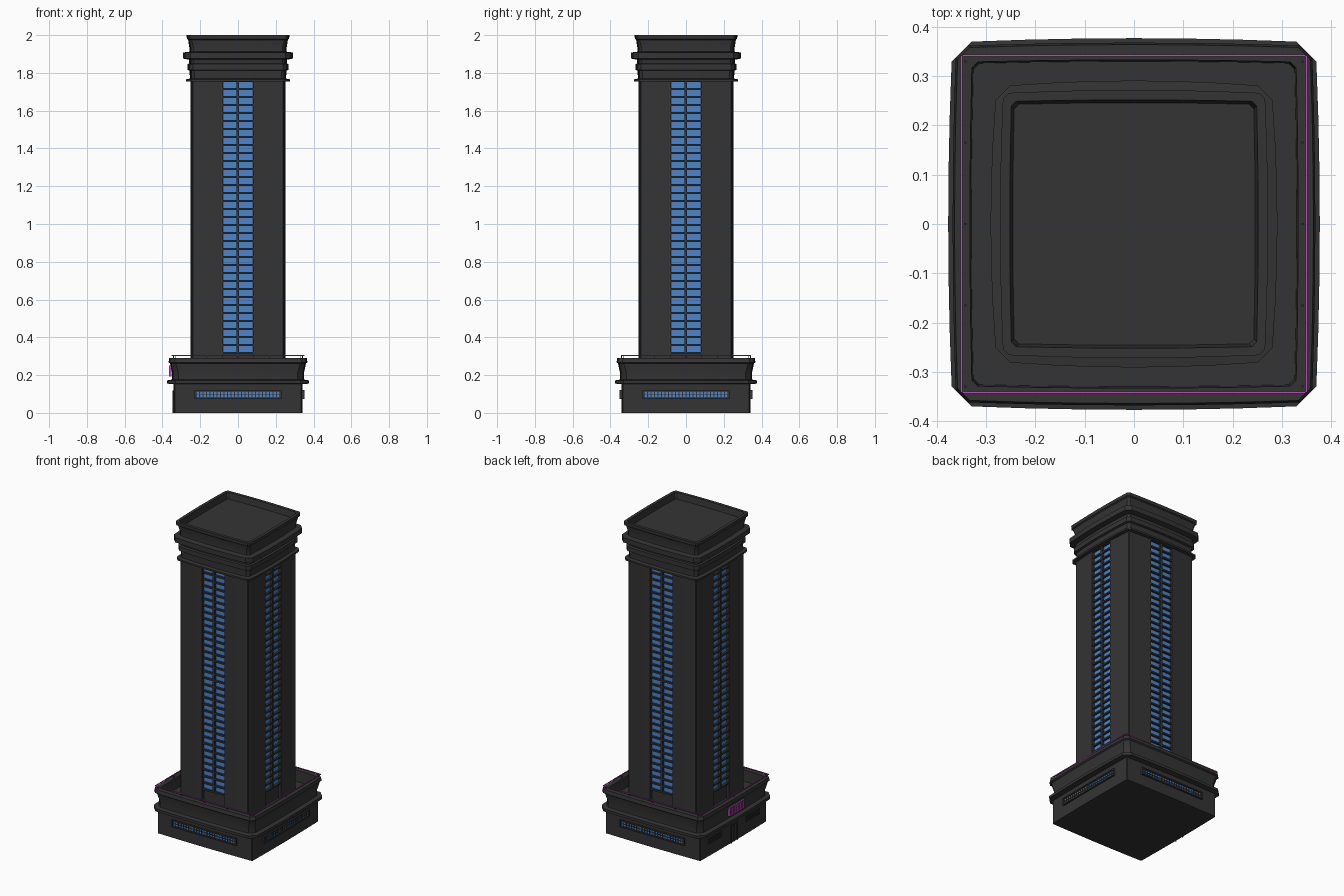
import bpy, bmesh, math
from mathutils import Matrix, Vector


def material(name, rgb):
    m = bpy.data.materials.new(name)
    m.diffuse_color = (*rgb, 1)
    return m


CHARCOAL = material("charcoal", (0.034, 0.034, 0.034))
BLUE = material("window blue", (0.07, 0.24, 0.61))
PINK = material("neon pink", (0.50, 0.07, 0.50))


def finish(name, bm, mat, smooth=False):
    bmesh.ops.recalc_face_normals(bm, faces=bm.faces)
    me = bpy.data.meshes.new(name)
    bm.to_mesh(me)
    bm.free()
    me.materials.append(mat)
    ob = bpy.data.objects.new(name, me)
    bpy.context.collection.objects.link(ob)
    if smooth:
        bpy.ops.object.select_all(action='DESELECT')
        ob.select_set(True)
        bpy.context.view_layer.objects.active = ob
        bpy.ops.object.shade_smooth_by_angle(angle=math.radians(25))
    return ob


def section(half, bulge, chamfer, groove=None):
    """Bulged square outline with cut corners and an optional slot per side."""
    w = half - bulge - chamfer
    pts = []
    for k in range(4):
        side = []
        for i in range(-3, 4):
            t = i / 3
            side.append((w * t, -(half - bulge * t * t)))
        if groove:
            gw, gd = groove
            left = [p for p in side if p[0] < -gw]
            right = [p for p in side if p[0] > gw]
            side = left + [(-gw, -half), (-gw, gd - half),
                           (gw, gd - half), (gw, -half)] + right
        r = Matrix.Rotation(k * math.pi / 2, 2)
        pts += [r @ Vector(p) for p in side]
    return pts


def loft(name, rings, groove=None):
    """Stack outlines (z, half width, bulge, corner cut) and cap both ends."""
    bm = bmesh.new()
    loops = [[bm.verts.new((p.x, p.y, z)) for p in section(h, b, c, groove)]
             for z, h, b, c in rings]
    for a, b in zip(loops, loops[1:]):
        n = len(a)
        for i in range(n):
            j = (i + 1) % n
            bm.faces.new((a[i], a[j], b[j], b[i]))
    bm.faces.new(loops[0])
    bm.faces.new(loops[-1])
    return finish(name, bm, CHARCOAL, True)


def boxes(name, items, mat, sides=(0, 1, 2, 3)):
    """Boxes (x0, x1, inner, outer, z0, z1) on each side; 0 is the front."""
    bm = bmesh.new()
    for k in sides:
        rot = Matrix.Rotation(k * math.pi / 2, 4, 'Z')
        for x0, x1, d0, d1, z0, z1 in items:
            m = (rot @ Matrix.Translation(((x0 + x1) / 2, -(d0 + d1) / 2, (z0 + z1) / 2))
                 @ Matrix.Diagonal((x1 - x0, d1 - d0, z1 - z0, 1)))
            bmesh.ops.create_cube(bm, size=1, matrix=m)
    return finish(name, bm, mat)


# podium with mid ledge, flared upper storey and sunken terrace
loft("podium", [
    (0.0, 0.342, 0.004, 0.004), (0.152, 0.342, 0.004, 0.004),
    (0.155, 0.377, 0.007, 0.040), (0.172, 0.377, 0.007, 0.040),
    (0.176, 0.350, 0.006, 0.030), (0.215, 0.350, 0.006, 0.028),
    (0.262, 0.360, 0.006, 0.025), (0.268, 0.368, 0.006, 0.025),
    (0.290, 0.364, 0.006, 0.025), (0.290, 0.333, 0.004, 0.012),
    (0.220, 0.330, 0.004, 0.012)])

# shaft with a window slot on every side
SHAFT, DEPTH = 0.252, 0.02
loft("tower_shaft", [(0.21, SHAFT, 0.010, 0.004), (1.765, SHAFT, 0.010, 0.004)],
     (0.08, DEPTH))

# stepped crown with sunken roof
loft("crown", [
    (1.755, 0.275, 0.010, 0.020), (1.766, 0.275, 0.010, 0.020),
    (1.770, 0.255, 0.010, 0.015), (1.812, 0.256, 0.010, 0.015),
    (1.816, 0.268, 0.010, 0.020), (1.846, 0.268, 0.010, 0.020),
    (1.850, 0.258, 0.010, 0.015), (1.870, 0.260, 0.010, 0.015),
    (1.876, 0.291, 0.010, 0.030), (1.908, 0.291, 0.010, 0.030),
    (1.912, 0.258, 0.008, 0.015), (1.930, 0.257, 0.008, 0.015),
    (1.975, 0.264, 0.006, 0.012), (1.980, 0.271, 0.006, 0.012),
    (2.000, 0.272, 0.006, 0.012), (2.000, 0.252, 0.003, 0.010),
    (1.960, 0.246, 0.003, 0.010)])

# tower windows: two glass columns crossed by floor fins
ROWS, Z0, Z1 = 34, 0.318, 1.757
pitch = (Z1 - Z0) / ROWS
back = SHAFT - DEPTH
boxes("tower_glass", [(x, x + 0.07, back - 0.002, back + 0.003, Z0, Z1)
                      for x in (-0.077, 0.006)], BLUE)
fins = [(-0.08, 0.08, back - 0.002, SHAFT - 0.004, Z0 + i * pitch - 0.005, Z0 + i * pitch + 0.005)
        for i in range(ROWS + 1)]
fins.append((-0.007, 0.006, back - 0.002, SHAFT - 0.002, Z0, Z1))
boxes("floor_fins_and_mullion", fins, CHARCOAL)

# podium window bands on front, right and back
GLAZED = (0, 1, 2)
boxes("podium_glass", [(-0.222, 0.222, 0.336, 0.343, 0.080, 0.114)], BLUE, GLAZED)
frame = [(-0.231, 0.231, 0.334, 0.351, 0.073, 0.081),
         (-0.231, 0.231, 0.334, 0.351, 0.112, 0.120),
         (-0.222, 0.222, 0.334, 0.347, 0.094, 0.098)]
frame += [(s - 0.005, s + 0.005, 0.334, 0.351, 0.073, 0.120) for s in (-0.226, 0.226)]
frame += [(x - 0.0025, x + 0.0025, 0.334, 0.347, 0.080, 0.114)
          for x in (-0.222 + 0.444 * i / 24 for i in range(1, 24))]
boxes("podium_window_frame", frame, CHARCOAL, GLAZED)

# entrance and small vents on the left side
entry = [(-0.034, -0.028, 0.334, 0.348, 0, 0.115), (0.028, 0.034, 0.334, 0.348, 0, 0.115),
         (-0.034, 0.034, 0.334, 0.348, 0.110, 0.118), (-0.002, 0.002, 0.334, 0.345, 0, 0.110)]
for c in (-0.19, 0.19):
    entry += [(c - 0.07, c + 0.07, 0.334, 0.346, z, z + 0.006) for z in (0.080, 0.095, 0.110)]
boxes("entrance_and_vents", entry, CHARCOAL, (3,))

# neon line around the parapet on small posts
boxes("neon_line", [(-0.348, 0.348, 0.340, 0.344, 0.301, 0.306)], PINK, (0, 2))
boxes("neon_line_sides", [(-0.342, 0.342, 0.348, 0.352, 0.301, 0.306)], PINK, (1, 3))
boxes("neon_posts", [(x - 0.002, x + 0.002, 0.340, 0.344, 0.286, 0.302)
                     for x in (-0.33, -0.165, 0, 0.165, 0.33)], CHARCOAL)

# abstract neon sign of plain bars on the left side
sign = [(-0.075, 0.075, 0.352, 0.366, z, z + 0.005) for z in (0.193, 0.245)]
sign += [(x - 0.003, x + 0.003, 0.352, 0.366, 0.193, 0.250)
         for x in (-0.072 + 0.016 * i for i in range(10))]
boxes("neon_sign", sign, PINK, (3,))
